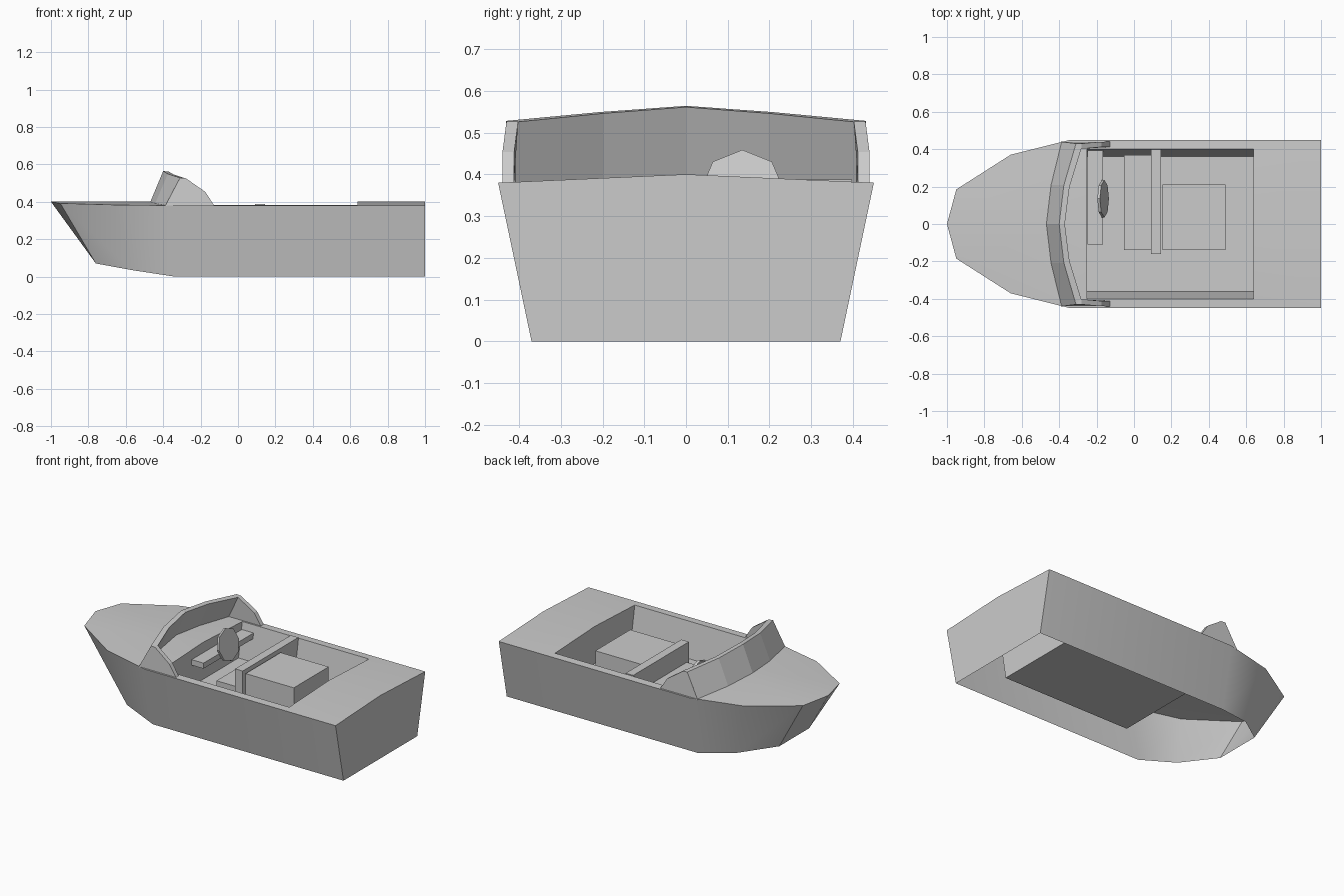
import bpy, bmesh, math
from mathutils import Matrix

if "Cube" in bpy.data.objects:
    bpy.data.objects.remove(bpy.data.objects["Cube"])


def make(name, verts, faces, mirror=False, smooth=False):
    me = bpy.data.meshes.new(name)
    me.from_pydata(verts, [], faces)
    bm = bmesh.new()
    bm.from_mesh(me)
    if mirror:
        geom = bm.verts[:] + bm.edges[:] + bm.faces[:]
        bmesh.ops.mirror(bm, geom=geom, axis='Y', merge_dist=-1)
    bmesh.ops.remove_doubles(bm, verts=bm.verts, dist=1e-4)
    bmesh.ops.recalc_face_normals(bm, faces=bm.faces)
    bm.to_mesh(me)
    bm.free()
    ob = bpy.data.objects.new(name, me)
    bpy.context.collection.objects.link(ob)
    if smooth:
        bpy.ops.object.select_all(action='DESELECT')
        bpy.context.view_layer.objects.active = ob
        ob.select_set(True)
        bpy.ops.object.shade_smooth_by_angle(angle=math.radians(30))
    return ob


def loft(name, sections, mirror=False):
    """Closed solid through equal-length section loops."""
    n, m = len(sections[0]), len(sections)
    verts = [p for s in sections for p in s]
    faces = [(i * n + j, i * n + (j + 1) % n, (i + 1) * n + (j + 1) % n, (i + 1) * n + j)
             for i in range(m - 1) for j in range(n)]
    faces += [tuple(range(n)), tuple(range((m - 1) * n, m * n))]
    return make(name, verts, faces, mirror)


def box(name, x0, x1, y0, y1, z0, z1):
    return loft(name, [[(x0, y, z0), (x1, y, z0), (x1, y, z1), (x0, y, z1)] for y in (y0, y1)])


def crown(x, y):
    return (x, y, 0.40 - 0.045 * abs(y))


FLOOR = 0.165

# Hull, open below, with crowned deck and recessed cockpit (half, mirrored)
sheer = [(-1, 0), (-.95, .185), (-.66, .37), (-.34, .45), (1, .45), (1, 0)]
chine = [(-.76, 0, .07), (-.76, .15, .07), (-.57, .30, .035), (-.34, .37, 0), (1, .37, 0), (1, 0, 0)]
rim = [(.64, 0), (.64, .40), (-.25, .40), (-.25, 0)]
sole = [(.64, 0, FLOOR), (.64, .362, FLOOR), (-.25, .362, FLOOR), (-.25, 0, FLOOR)]
verts = [crown(*p) for p in sheer + rim] + chine + sole
faces = [tuple(range(10)), (16, 17, 18, 19)]
faces += [(i, i + 1, i + 11, i + 10) for i in range(5)]
faces += [(i, i + 1, i + 11, i + 10) for i in range(6, 9)]
make("hull", verts, faces, mirror=True, smooth=True)

# Windshield: curved raked front panel
cols = []
for y, xb, xt, zt in [(-.435, -.39, -.31, .528), (-.21, -.445, -.375, .549), (0, -.47, -.40, .564),
                      (.21, -.445, -.375, .549), (.435, -.39, -.31, .528)]:
    zb = crown(0, y)[2] - .004
    yt, yi = y * .99, y * .94
    cols.append([(xb, y, zb), (xt, yt, zt), (xt + .03, yi, zt - .003), (xb + .035, yi, zb)])
loft("windshield_front", cols)

# Windshield side wings
wing = [(-.39, .376), (-.31, .528), (-.28, .526), (-.175, .453), (-.125, .376)]


def wing_y(z, base):
    return base - max(0, z - .45) * .13


loft("windshield_sides", [[(x, wing_y(z, b), z) for x, z in wing] for b in (.412, .44)], mirror=True)

# Dashboard and seating
box("dashboard", -.248, -.165, -.11, .398, .30, .335)
box("seat", -.053, .092, -.14, .37, FLOOR, .265)
box("seat_back", .092, .145, -.16, .398, FLOOR, .387)
box("engine_box", .152, .49, -.14, .21, FLOOR, .365)

# Steering wheel: tilted octagonal disc
tilt = Matrix.Translation((-.165, .135, .36)) @ Matrix.Rotation(math.radians(-14), 4, 'Y')
rings = [[tilt @ Matrix.Translation((dx, 0, 0)) @ Matrix.Rotation(k * math.pi / 4, 4, 'X')
          for k in range(8)] for dx in (-.007, .007)]
loft("steering_wheel", [[tuple((m @ Matrix.Translation((0, 0, .1))).translation) for m in r] for r in rings])
